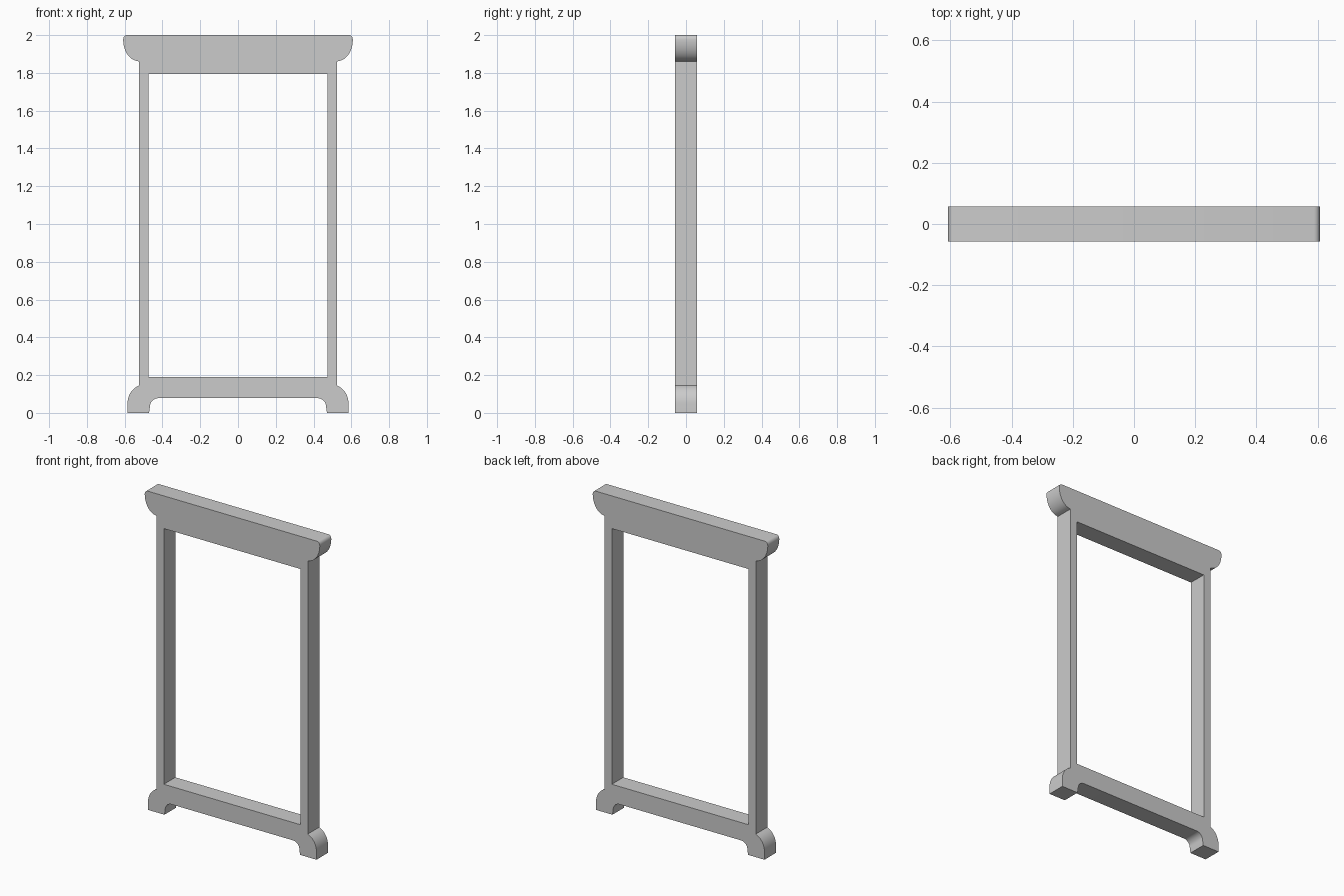
import bpy
import bmesh
import math
from mathutils import Vector

cube = bpy.data.objects.get("Cube")
if cube:
    bpy.data.objects.remove(cube, do_unlink=True)

HALF_DEPTH = 0.057


def arc(cx, cz, rx, rz, start, end, steps=8):
    """Points on an elliptical arc, angles in degrees."""
    pts = []
    for i in range(steps + 1):
        a = math.radians(start + (end - start) * i / steps)
        pts.append((cx + rx * math.cos(a), cz + rz * math.sin(a)))
    return pts


# Half outline of the frame, from the top centre round the outside to the opening
outline = [(0, 2.0)]
outline += arc(0.588, 1.977, 0.02, 0.023, 90, 0, 5)          # rounded top corner
outline += arc(0.525, 1.977, 0.083, 0.115, -8, -84, 10)      # crest scroll
outline += [(0.525, 1.86), (0.525, 0.145)]                   # outer post
outline += arc(0.495, 0.05, 0.09, 0.1, 64, 0)                # foot shoulder
outline += [(0.585, 0), (0.471, 0)]                          # foot sole
outline += arc(0.422, 0.033, 0.044, 0.045, 0, 90)            # arch under the rail
outline += [(0, 0.078)]
outline += [(0, 0.19), (0.475, 0.19), (0.475, 1.795), (0, 1.795)]   # opening

# Extrude the half outline, leaving the centre cuts open for the mirror
bm = bmesh.new()
front = [bm.verts.new((x, -HALF_DEPTH, z)) for x, z in outline]
back = [bm.verts.new((x, HALF_DEPTH, z)) for x, z in outline]
bm.faces.new(front)
bm.faces.new(back[::-1])
for i in range(len(front)):
    j = (i + 1) % len(front)
    if abs(front[i].co.x) + abs(front[j].co.x) > 1e-5:
        bm.faces.new((front[i], back[i], back[j], front[j]))

# Mirror to the other side and weld the centre
bmesh.ops.mirror(bm, geom=bm.verts[:] + bm.edges[:] + bm.faces[:],
                 axis='X', merge_dist=0.0005)
bmesh.ops.remove_doubles(bm, verts=bm.verts[:], dist=0.0005)
bmesh.ops.recalc_face_normals(bm, faces=bm.faces[:])
mesh = bpy.data.meshes.new("frame")
bm.to_mesh(mesh)
bm.free()

frame = bpy.data.objects.new("frame", mesh)
bpy.context.collection.objects.link(frame)

# Plain grey finish
grey = bpy.data.materials.new("plain grey")
grey.use_nodes = True
colour = (0.6, 0.6, 0.6, 1)
grey.diffuse_color = colour
grey.node_tree.nodes["Principled BSDF"].inputs["Base Color"].default_value = colour
mesh.materials.append(grey)

# Smooth the curved edges, keep the corners crisp
bpy.ops.object.select_all(action='DESELECT')
frame.select_set(True)
bpy.context.view_layer.objects.active = frame
bpy.ops.object.shade_smooth_by_angle(angle=math.radians(30))
